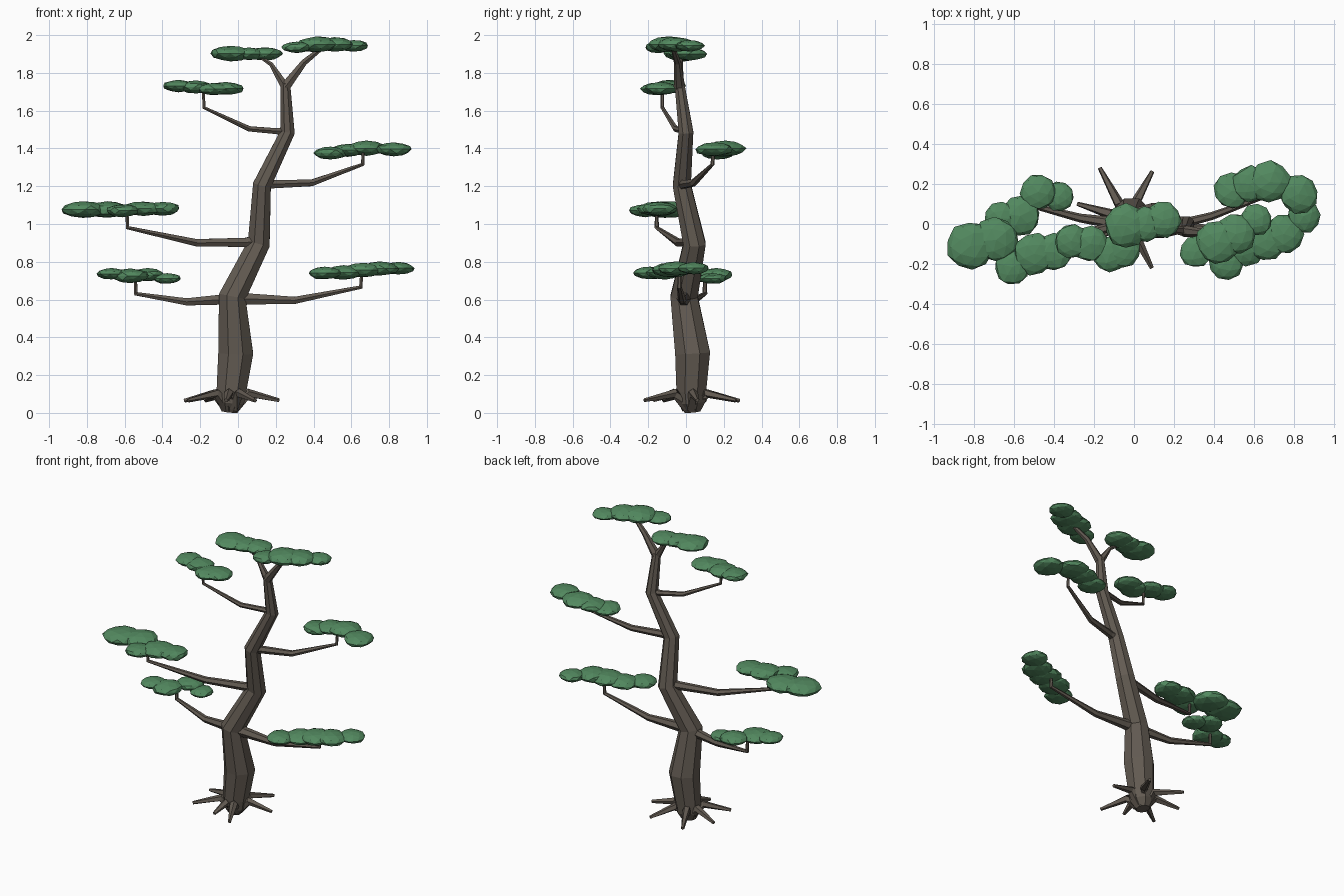
import bpy, bmesh, math, random
from mathutils import Vector, Matrix, noise

random.seed(4)

def material(name, rgb):
    m = bpy.data.materials.new(name)
    m.diffuse_color = (*rgb, 1)
    return m

BARK = material("bark", (0.125, 0.105, 0.085))
LEAF = material("leaf", (0.085, 0.25, 0.115))

def finish(bm, name, mat):
    bmesh.ops.recalc_face_normals(bm, faces=bm.faces)
    me = bpy.data.meshes.new(name)
    bm.to_mesh(me)
    bm.free()
    me.materials.append(mat)
    ob = bpy.data.objects.new(name, me)
    bpy.context.collection.objects.link(ob)
    return ob

def tube(bm, pts, sides):
    """Tapered faceted tube through (x, y, z, radius) points."""
    P = [Vector(p[:3]) for p in pts]
    rings = []
    for i, p in enumerate(P):
        a = (p - P[i - 1]).normalized() if i else Vector()
        b = (P[i + 1] - p).normalized() if i < len(P) - 1 else Vector()
        t = (a + b).normalized()
        ref = Vector((0, 1, 0)) if abs(t.y) < 0.8 else Vector((1, 0, 0))
        u = ref.cross(t).normalized()
        v = t.cross(u)
        ring = []
        for k in range(sides):
            w = math.tau * (k + 0.5) / sides
            ring.append(bm.verts.new(p + pts[i][3] * (u * math.cos(w) + v * math.sin(w))))
        rings.append(ring)
    for r, s in zip(rings, rings[1:]):
        for k in range(sides):
            j = (k + 1) % sides
            bm.faces.new((r[k], r[j], s[j], s[k]))
    bm.faces.new(rings[0])
    bm.faces.new(rings[-1])

# Winding trunk
bm = bmesh.new()
tube(bm, [(-.045, .035, .01, .045), (-.04, .03, .06, .078), (-.035, .028, .12, .085),
          (-.012, .035, .32, .1), (-.03, -.01, .62, .078), (.11, .045, .9, .064),
          (.127, -.022, 1.21, .052), (.262, .0, 1.49, .042), (.25, -.035, 1.75, .028)], 8)
finish(bm, "trunk", BARK)

# Spreading roots
bm = bmesh.new()
for deg, length in ((8, .255), (62, .27), (118, .29), (163, .26), (212, .27), (262, .2), (297, .275)):
    c, s = math.cos(math.radians(deg)), math.sin(math.radians(deg))
    tube(bm, [(-.035 + c * r, .025 + s * r, z, w) for r, z, w in
              ((.02, .035, .035), (.095, .108, .026), (length, .07, .011))], 5)
finish(bm, "roots", BARK)

# Branches: start, elbow, tip, then a short upright twig into the leaf pad
branches = {
    "lower_right": [(-.02, -.01, .61, .045), (.07, -.012, .607, .033), (.3, -.02, .6, .022), (.65, -.035, .67, .013), (.655, -.035, .75, .009)],
    "lower_left": [(-.03, -.01, .61, .045), (-.1, .005, .603, .03), (-.27, .03, .592, .022), (-.54, .1, .635, .013), (-.543, .1, .72, .009)],
    "middle_left": [(.1, .04, .91, .04), (.04, .02, .907, .028), (-.22, -.04, .905, .022), (-.585, -.155, .985, .012), (-.587, -.155, 1.06, .009)],
    "middle_right": [(.13, -.02, 1.215, .035), (.19, -.01, 1.215, .025), (.39, .04, 1.222, .02), (.66, .14, 1.32, .011), (.662, .145, 1.38, .009)],
    "upper_left": [(.26, 0, 1.495, .025), (.2, -.01, 1.496, .018), (.06, -.055, 1.508, .016), (-.18, -.125, 1.62, .01), (-.183, -.125, 1.71, .009)],
    "fork_left": [(.25, -.035, 1.73, .026), (.175, -.03, 1.85, .013), (.1, -.02, 1.9, .008)],
    "fork_right": [(.25, -.035, 1.73, .03), (.35, -.045, 1.86, .019), (.45, -.07, 1.94, .012)],
}
for name, pts in branches.items():
    bm = bmesh.new()
    tube(bm, pts, 6)
    finish(bm, name + "_branch", BARK)

# Leaf pads: clusters of flattened faceted blobs (x, y, radius, z)
pads = {
    "lower_right": [(.46, -.19, .09, .745), (.56, -.11, .1, .748), (.66, -.08, .105, .76), (.75, -.05, .1, .768), (.85, .04, .085, .77)],
    "lower_left": [(-.67, .03, .08, .74), (-.57, .04, .1, .73), (-.48, .16, .09, .735), (-.375, .14, .075, .715)],
    "middle_left": [(-.82, -.11, .118, 1.08), (-.69, -.08, .115, 1.08), (-.61, -.215, .09, 1.075), (-.5, -.15, .105, 1.085), (-.4, -.14, .095, 1.085)],
    "middle_right": [(.49, .165, .09, 1.38), (.58, .2, .09, 1.395), (.68, .21, .105, 1.405), (.825, .15, .098, 1.4)],
    "upper_left": [(-.315, -.085, .085, 1.735), (-.22, -.1, .09, 1.73), (-.12, -.15, .09, 1.72), (-.06, -.13, .09, 1.722)],
    "crown_left": [(-.04, -.01, .108, 1.907), (.06, .0, .09, 1.905), (.145, .02, .092, 1.905)],
    "crown_right": [(.31, -.14, .08, 1.94), (.42, -.09, .11, 1.955), (.51, -.05, .1, 1.955), (.61, .02, .08, 1.948)],
}
for name, blobs in pads.items():
    bm = bmesh.new()
    for x, y, r, z in blobs:
        new = bmesh.ops.create_icosphere(bm, subdivisions=2, radius=1)["verts"]
        seed = Vector((x, y, z)) * 9
        for v in new:
            v.co *= 1 + 0.12 * noise.noise(v.co * 1.3 + seed)
        bmesh.ops.transform(bm, verts=new, matrix=Matrix.Translation((x, y, z)) @
                            Matrix.Rotation(random.uniform(0, 6), 4, 'Z') @
                            Matrix.Diagonal((r, r, r * 0.38, 1)))
    finish(bm, name + "_leaves", LEAF)

# Rest the lowest point on the ground
obs = bpy.context.collection.objects
low = min(v.co.z for o in obs for v in o.data.vertices)
for o in obs:
    o.location.z -= low
